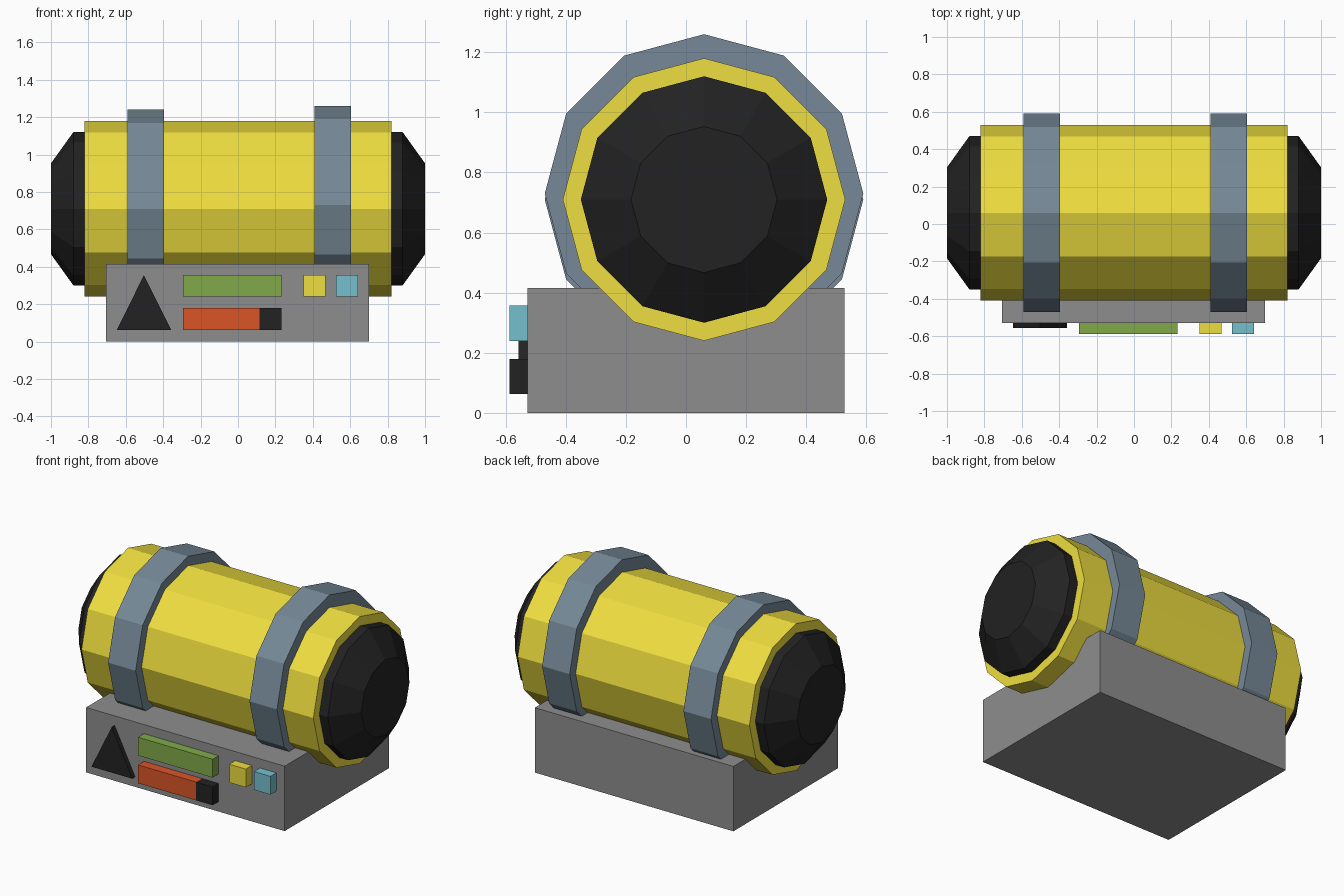
import bpy, bmesh
from math import sin, cos, pi

if "Cube" in bpy.data.objects:
    bpy.data.objects.remove(bpy.data.objects["Cube"])

SIDES = 12
AXIS_Y, AXIS_Z = 0.06, 0.71


def material(name, rgb):
    m = bpy.data.materials.new(name)
    m.diffuse_color = (*rgb, 1)
    m.use_nodes = True
    m.node_tree.nodes["Principled BSDF"].inputs["Base Color"].default_value = m.diffuse_color
    return m


YELLOW = material("yellow", (0.86, 0.73, 0.05))
BLACK = material("black", (0.016, 0.016, 0.016))
STEEL = material("blue_grey", (0.18, 0.25, 0.31))
GREY = material("grey", (0.27, 0.27, 0.27))
GREEN = material("green", (0.22, 0.40, 0.07))
ORANGE = material("orange", (0.70, 0.09, 0.02))
CYAN = material("cyan", (0.18, 0.53, 0.61))


def finish(name, bm, mat):
    bmesh.ops.recalc_face_normals(bm, faces=bm.faces)
    mesh = bpy.data.meshes.new(name)
    bm.to_mesh(mesh)
    bm.free()
    mesh.materials.append(mat)
    obj = bpy.data.objects.new(name, mesh)
    bpy.context.collection.objects.link(obj)
    return obj


def lathe_x(name, profile, mat, z=AXIS_Z):
    """Closed 12-sided body along x from (x, radius) pairs."""
    bm = bmesh.new()
    rings = [[bm.verts.new((x, AXIS_Y + r * sin(2 * pi * i / SIDES), z + r * cos(2 * pi * i / SIDES)))
              for i in range(SIDES)] for x, r in profile]
    for a, b in zip(rings, rings[1:]):
        for i in range(SIDES):
            j = (i + 1) % SIDES
            bm.faces.new((a[i], a[j], b[j], b[i]))
    bm.faces.new(rings[0])
    bm.faces.new(rings[-1])
    return finish(name, bm, mat)


def prism_y(name, outline, y0, y1, mat):
    """Extrude an (x, z) outline from y0 to y1."""
    bm = bmesh.new()
    face = bm.faces.new([bm.verts.new((x, y0, z)) for x, z in outline])
    new = bmesh.ops.extrude_face_region(bm, geom=[face])["geom"]
    verts = [v for v in new if isinstance(v, bmesh.types.BMVert)]
    bmesh.ops.translate(bm, verts=verts, vec=(0, y1 - y0, 0))
    return finish(name, bm, mat)


def box(name, x0, x1, y0, y1, z0, z1, mat):
    return prism_y(name, [(x0, z0), (x1, z0), (x1, z1), (x0, z1)], y0, y1, mat)


# Tank and its bevelled end caps
lathe_x("tank", [(-0.82, 0.47), (0.82, 0.47)], YELLOW)
for side, s in (("left", -1), ("right", 1)):
    lathe_x(side + "_end_cap", [(s * 0.80, 0.41), (s * 0.88, 0.41), (s * 1.0, 0.243)], BLACK)

# Straps around the tank, the right one slightly higher
lathe_x("left_strap", [(-0.59, 0.53), (-0.395, 0.53)], STEEL)
lathe_x("right_strap", [(0.41, 0.53), (0.605, 0.53)], STEEL, z=0.73)

# Base block
box("base", -0.705, 0.70, -0.528, 0.528, 0, 0.415, GREY)

# Front panel: warning triangle, display bars and buttons
FACE, OUT = -0.528, -0.588
prism_y("warning_triangle", [(-0.647, 0.063), (-0.358, 0.063), (-0.503, 0.355)], FACE, -0.557, BLACK)
box("green_bar", -0.295, 0.232, OUT, FACE, 0.24, 0.357, GREEN)
box("orange_bar", -0.295, 0.116, OUT, FACE, 0.063, 0.18, ORANGE)
box("bar_end", 0.116, 0.232, OUT, FACE, 0.063, 0.18, BLACK)
box("yellow_button", 0.35, 0.467, OUT, FACE, 0.24, 0.357, YELLOW)
box("cyan_button", 0.525, 0.641, OUT, FACE, 0.24, 0.357, CYAN)
